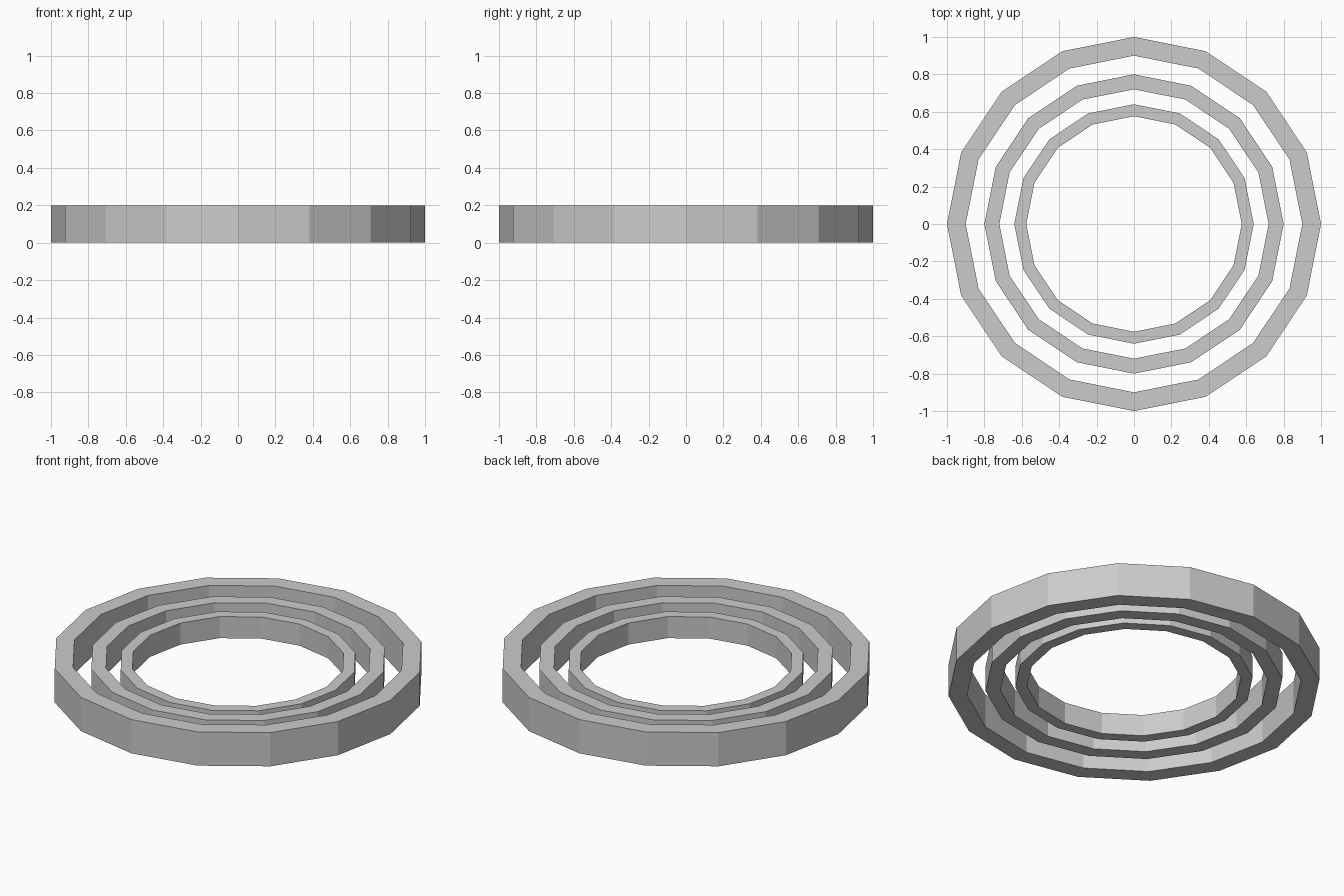
import bpy, bmesh
from math import cos, sin, tau

if "Cube" in bpy.data.objects:
    bpy.data.objects.remove(bpy.data.objects["Cube"])

SIDES = 16


def make_ring(name, scale):
    """Square-edged faceted ring, scaled about the shared centre at z = 0.1."""
    bm = bmesh.new()
    r_out, r_in, h = scale, 0.9 * scale, 0.1 * scale
    profile = [(r_out, 0.1 - h), (r_out, 0.1 + h), (r_in, 0.1 + h), (r_in, 0.1 - h)]
    loops = [[bm.verts.new((r * cos(tau * i / SIDES), r * sin(tau * i / SIDES), z))
              for r, z in profile] for i in range(SIDES)]
    for i in range(SIDES):
        a, b = loops[i], loops[(i + 1) % SIDES]
        for j in range(4):
            k = (j + 1) % 4
            bm.faces.new((a[j], b[j], b[k], a[k]))
    bmesh.ops.recalc_face_normals(bm, faces=bm.faces)
    mesh = bpy.data.meshes.new(name)
    bm.to_mesh(mesh)
    bm.free()
    bpy.context.collection.objects.link(bpy.data.objects.new(name, mesh))


# Three nested rings, each 80% of the one around it
for n, name in enumerate(("outer_ring", "middle_ring", "inner_ring")):
    make_ring(name, 0.8 ** n)
